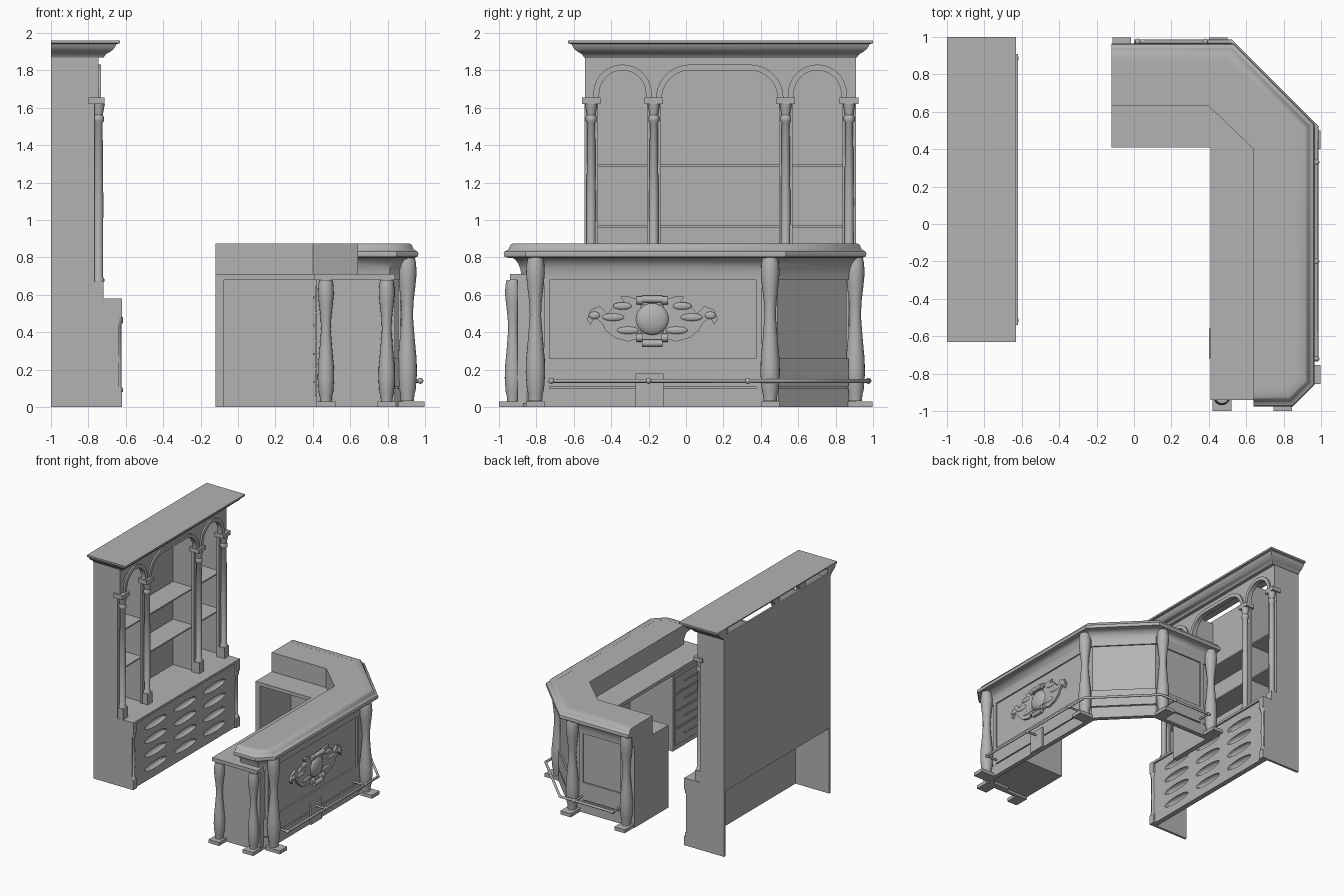
import bpy, bmesh
from math import pi, sin, cos
from mathutils import Vector, Matrix

cube = bpy.data.objects.get("Cube")
if cube:
    bpy.data.objects.remove(cube, do_unlink=True)

grey = bpy.data.materials.new("plain_grey")
grey.use_nodes = True
COLOR = (0.45, 0.45, 0.45, 1)
grey.diffuse_color = COLOR
grey.node_tree.nodes["Principled BSDF"].inputs["Base Color"].default_value = COLOR


def finish(name, bm, smooth=False):
    bmesh.ops.recalc_face_normals(bm, faces=bm.faces)
    me = bpy.data.meshes.new(name)
    bm.to_mesh(me)
    bm.free()
    me.materials.append(grey)
    ob = bpy.data.objects.new(name, me)
    bpy.context.collection.objects.link(ob)
    if smooth:
        bpy.ops.object.select_all(action='DESELECT')
        ob.select_set(True)
        bpy.context.view_layer.objects.active = ob
        bpy.ops.object.shade_smooth_by_angle(angle=0.7)
    return ob


def box(name, x, y, z):
    bm = bmesh.new()
    bmesh.ops.create_cube(bm, size=1)
    for v in bm.verts:
        v.co = [(a[0] + a[1]) / 2 + c * (a[1] - a[0]) for a, c in zip((x, y, z), v.co)]
    return finish(name, bm)


def prism(name, pts, lo, hi, axis):
    """Extrude a 2D outline along the axis with the given index."""
    bm = bmesh.new()
    rings = []
    for a in (lo, hi):
        ring = []
        for p in pts:
            co = list(p)
            co.insert(axis, a)
            ring.append(bm.verts.new(co))
        rings.append(ring)
        bm.faces.new(ring)
    n = len(pts)
    for i in range(n):
        j = (i + 1) % n
        bm.faces.new((rings[0][i], rings[0][j], rings[1][j], rings[1][i]))
    return finish(name, bm)


def offset(path, d):
    """Shift an open path to its left with mitred corners."""
    pts = [Vector(p) for p in path]
    dirs = [(b - a).normalized() for a, b in zip(pts, pts[1:])]
    norms = [Vector((-t.y, t.x)) for t in dirs]
    out = []
    for i, p in enumerate(pts):
        a, b = norms[max(i - 1, 0)], norms[min(i, len(norms) - 1)]
        out.append(p + (a + b) * d / (1 + a.dot(b)))
    return out


def sweep(name, path, profile, smooth=True):
    """Run a closed (offset, height) profile along a floor path."""
    bm = bmesh.new()
    rows = [[bm.verts.new((p.x, p.y, z)) for p in offset(path, d)] for d, z in profile]
    for r, s in zip(rows, rows[1:] + rows[:1]):
        for i in range(len(path) - 1):
            bm.faces.new((r[i], r[i + 1], s[i + 1], s[i]))
    for end in (0, -1):
        bm.faces.new([r[end] for r in rows])
    return finish(name, bm, smooth)


def lathe(name, x, y, profile, seg=20):
    bm = bmesh.new()
    rings = [[bm.verts.new((x + r * cos(2 * pi * k / seg), y + r * sin(2 * pi * k / seg), z))
              for k in range(seg)] for r, z in profile]
    for a, b in zip(rings, rings[1:]):
        for k in range(seg):
            j = (k + 1) % seg
            bm.faces.new((a[k], a[j], b[j], b[k]))
    bm.faces.new(rings[0])
    bm.faces.new(rings[-1])
    return finish(name, bm, True)


def ball(name, loc, size):
    bm = bmesh.new()
    bmesh.ops.create_uvsphere(bm, u_segments=24, v_segments=12, radius=1,
                              matrix=Matrix.Translation(loc) @ Matrix.Diagonal((*size, 1)))
    return finish(name, bm, True)


def rod(name, pts, r):
    cu = bpy.data.curves.new(name, 'CURVE')
    cu.dimensions = '3D'
    cu.bevel_depth, cu.bevel_resolution, cu.use_fill_caps = r, 2, True
    sp = cu.splines.new('POLY')
    sp.points.add(len(pts) - 1)
    for p, co in zip(sp.points, pts):
        p.co = (*co, 1)
    cu.materials.append(grey)
    ob = bpy.data.objects.new(name, cu)
    bpy.context.collection.objects.link(ob)


# Back cabinet: sides, back, top, shelves
Y0, Y1 = -0.54, 0.91
MID = (Y0 + Y1) / 2
side = [(-1, 0), (-.64, 0), (-.64, .58), (-.77, .58), (-.77, 1.62), (-.745, 1.62), (-.745, 1.88), (-1, 1.88)]
prism("cabinet_side_right", side, Y0, Y0 + .02, 1)
prism("cabinet_side_left", side, Y1 - .02, Y1, 1)
box("cabinet_back", (-1, -.985), (Y0, Y1), (.57, 1.9))
box("cabinet_ledge", (-1, -.62), (Y0, Y1), (.56, .58))
for z in (.965, 1.29):
    box("cabinet_shelf", (-.99, -.79), (Y0 + .01, Y1 - .01), (z - .006, z + .006))

# Lower front with scooped lens recesses
front = box("cabinet_front", (-.68, -.635), (Y0, Y1), (0, .57))
bm = bmesh.new()
for y in (MID - .4, MID, MID + .4):
    for i in range(4):
        m = Matrix.Translation((-.635, y, .1 + .12 * i)) @ Matrix.Diagonal((.035, .15, .032, 1))
        bmesh.ops.create_uvsphere(bm, u_segments=20, v_segments=10, radius=1, matrix=m)
cutter = finish("recess_cutter", bm)
cutter.hide_render = True
cutter.hide_viewport = True
cut = front.modifiers.new("recesses", 'BOOLEAN')
cut.operation, cut.object, cut.solver = 'DIFFERENCE', cutter, 'EXACT'
for y in (Y0 + .025, Y1 - .025):
    lathe("small_column", -.64, y, [(.024, .08), (.024, .1), (.016, .11), (.018, .25), (.016, .44), (.024, .45), (.024, .48)])
    box("small_column_base", (-.67, -.62), (y - .025, y + .025), (0, .08))
    box("small_column_cap", (-.67, -.62), (y - .025, y + .025), (.48, .57))

# Columns and pilasters of the upper cabinet
COLS = (-.507, -.172, .533, .872)
for i, y in enumerate(COLS):
    box("pilaster", (-.79, -.768), (y - .036, y + .036), (.58, 1.65))
    box("column_base", (-.77, -.718), (y - .032, y + .032), (.58, .67))
    lathe("column_shaft", -.745, y, [(.03, .67), (.03, .685), (.023, .695), (.025, 1.1), (.021, 1.52),
                                     (.029, 1.53), (.029, 1.55), (.022, 1.56), (.033, 1.62)])
    box("column_cap", (-.8, -.715), (y - .05, y + .05), (1.62, 1.655))
    if i in (1, 2):
        box("divider", (-.99, -.78), (y - .01, y + .01), (.58, 1.87))


def arch(y0, y1, top, r, n=10):
    """Rounded-top opening outline from lower y to upper y."""
    z = top - r
    left = [(y0 + r - r * cos(pi / 2 * k / n), z + r * sin(pi / 2 * k / n)) for k in range(n + 1)]
    right = [(y1 - r + r * sin(pi / 2 * k / n), z + r * cos(pi / 2 * k / n)) for k in range(n + 1)]
    return [(y0, 1.64)] + left + right[(1 if y1 - y0 - 2 * r < .001 else 0):] + [(y1, 1.64)]


# Arched fascia with raised arch trims
outline = [(Y0, 1.88), (Y0, 1.64)]
for a, b in zip(COLS, COLS[1:]):
    r = min((b - a - .086) / 2, .15)
    inner = arch(a + .043, b - .043, 1.8, r)
    outer = arch(a + .012, b - .012, 1.831, r + .031)
    outline += inner
    prism("arch_trim", inner + outer[::-1], -.75, -.732, 0)
outline += [(Y1, 1.64), (Y1, 1.88)]
prism("arch_fascia", outline, -.775, -.745, 0)

# Cornice
sweep("cornice", [(-1, Y1), (-.722, Y1), (-.722, Y0), (-1, Y0)],
      [(-.04, 1.96), (-.04, 1.87), (.005, 1.87), (.015, 1.885), (.022, 1.89), (.035, 1.897),
       (.055, 1.912), (.068, 1.93), (.072, 1.94), (.09, 1.945), (.09, 1.96)])
box("cornice_top", (-1, -.75), (Y0, Y1), (1.95, 1.96))

# Counter outer wall with panel recess and cove, then the raised bar top
WALL = [(-.12, .87), (.495, .87), (.87, .495), (.87, -.82), (.81, -.88), (.64, -.88)]
INNER = [(-.12, .63), (.40, .63), (.64, .40), (.64, -.88)]
cove = [(.06 * (1 - cos(pi / 2 * k / 6)), .69 + .11 * sin(pi / 2 * k / 6)) for k in range(7)]
sweep("counter_wall", WALL, [(-.04, 0), (0, 0), (0, .1), (-.012, .1), (-.012, .11), (0, .11), (0, .26), (-.012, .26),
                             (-.012, .68), (0, .68)] + cove + [(-.04, .8)])
sweep("bar_rim", WALL, [(0, .875), (.045, .875), (.058, .868), (.066, .85), (.075, .838), (.09, .832),
                        (.095, .82), (.09, .803), (.07, .798), (0, .798)])
edge = [tuple(p) for p in offset(WALL, .03)]
prism("bar_top", edge + INNER[::-1], .862, .8745, 2)
sweep("bar_riser", INNER, [(0, .7), (0, .87), (.02, .87), (.02, .7)], False)
box("bar_end", (-.12, -.1), (.63, .9), (.7, .87))

# Worktop and inner cabinetry
prism("worktop", [(-.12, .41), (.41, .41), (.41, -.94), (.84, -.94), (.84, .48), (.48, .84), (-.12, .84)], .68, .71, 2)
box("arm_end_panel", (-.12, -.075), (.41, .87), (0, .68))
box("counter_end_panel", (.42, .84), (-.9, -.87), (0, .68))
box("drawer_block", (.42, .84), (-.87, -.42), (.02, .68))
for i in range(4):
    z = .06 + .15 * i
    box("drawer_front", (.412, .43), (-.85, -.44), (z, z + .135))
    box("drawer_handle", (.4, .415), (-.72, -.56), (z + .07, z + .08))

# Stiles framing the wall panels
for y in (-.745, .39):
    box("panel_stile", (.85, .87), (y - .015, y + .015), (.1, .69))
for x in (0, .39):
    box("panel_stile", (x - .015, x + .015), (.85, .87), (.1, .69))

# Turned legs on block feet
LEG = [(.036, .03), (.038, .06), (.046, .09), (.052, .17), (.05, .24), (.04, .34), (.03, .46),
       (.034, .53), (.044, .61), (.05, .67), (.047, .72), (.04, .75)]
for x, y, dx, dy, top in ((.905, -.805, 1, 0, .8), (.905, .45, 1, 0, .8), (-.065, .905, 0, 1, .8),
                          (.45, .905, 0, 1, .8), (.47, -.925, 0, -1, .68), (.795, -.925, 0, -1, .68)):
    lathe("turned_leg", x, y, [(r * (.85 if top < .7 else 1), z * top / .75) for r, z in LEG])
    ends = [sorted((c - .05 * (d or 1), c + (.1 if top > .7 else .075) * d if d else c + .05))
            for c, d in ((x, dx), (y, dy))]
    ends = [(a, min(b, .998)) for a, b in ends]
    box("leg_foot", ends[0], ends[1], (0, .03))

# Foot rail with brackets and the plinth block
rod("foot_rail", [(.975, -.73, .14), (.975, .52, .14), (.52, .975, .14), (0, .975, .14)], .011)
for x, y, dx, dy in ((.975, -.72, 1, 0), (.975, -.2, 1, 0), (.975, .33, 1, 0), (.02, .975, 0, 1), (.38, .975, 0, 1)):
    rod("rail_bracket", [(x, y, .14), (x - .11 * dx, y - .11 * dy, .14)], .009)
    ball("rail_joint", (x, y, .14), (.016, .016, .016))
box("plinth_block", (.86, .885), (-.27, -.12), (0, .18))

# Carved crest: shield, scrolls and mirrored leaves
CY, CZ = -.18, .47
ball("crest_shield", (.868, CY, CZ), (.035, .09, .085))
leaf = [(.06, .1), (.12, .12), (.17, .12), (.15, .09), (.2, .07), (.24, .03), (.28, .07), (.33, .05), (.35, 0),
        (.33, -.03), (.31, .01), (.27, -.02), (.25, -.06), (.2, -.1), (.13, -.12), (.06, -.1)]
for s in (-1, 1):
    prism("crest_leaf", [(CY + s * a, CZ + b) for a, b in leaf], .85, .876, 0)
    for a, b, w in ((.16, .07, .05), (.21, .01, .06), (.13, -.06, .06), (.31, .02, .03)):
        ball("crest_lobe", (.874, CY + s * a, CZ + b), (.012, w, .02))
    for z in (.1, -.1):
        rod("crest_scroll", [(.88, CY + s * .05, CZ + z), (.88, CY + s * .085, CZ + z)], .022)
for z in (.105, -.13):
    rod("crest_bar", [(.885, CY - .055, CZ + z), (.885, CY + .055, CZ + z)], .02)
